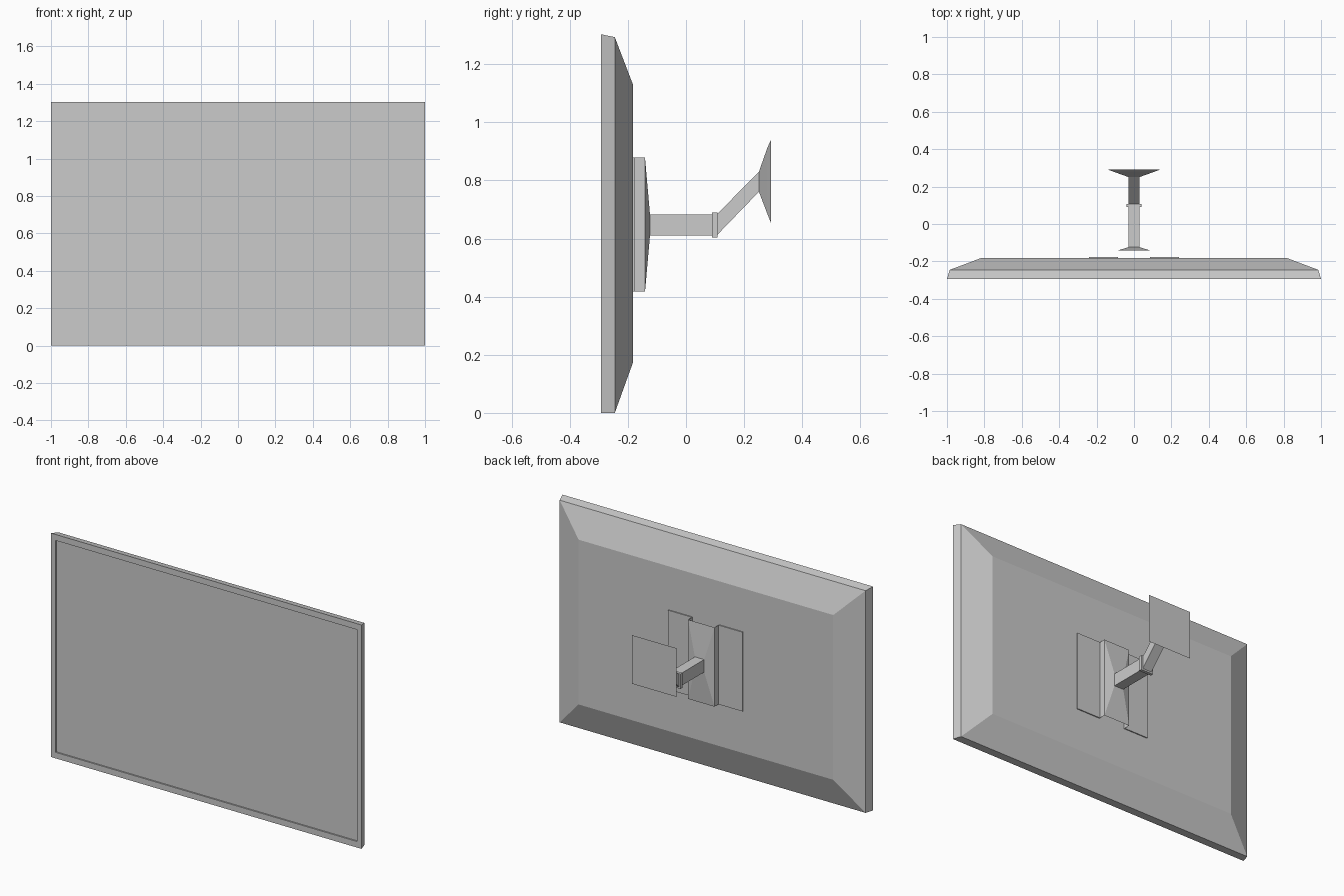
import bpy

if "Cube" in bpy.data.objects:
    bpy.data.objects.remove(bpy.data.objects["Cube"])


def mesh_object(name, verts, faces):
    mesh = bpy.data.meshes.new(name)
    mesh.from_pydata(verts, [], faces)
    mesh.update()
    obj = bpy.data.objects.new(name, mesh)
    bpy.context.collection.objects.link(obj)
    return obj


def loft(name, rings, front=True, back=True, x=0.0):
    """Skin rectangular rings (y, half width, z low, z high) in order."""
    verts, faces = [], []
    for y, w, lo, hi in rings:
        verts += [(x - w, y, lo), (x + w, y, lo), (x + w, y, hi), (x - w, y, hi)]
    for r in range(len(rings) - 1):
        for k in range(4):
            a, b = r * 4 + k, r * 4 + (k + 1) % 4
            faces.append((a, a + 4, b + 4, b))
    if front:
        faces.append((0, 1, 2, 3))
    if back:
        n = len(verts)
        faces.append((n - 1, n - 2, n - 3, n - 4))
    return mesh_object(name, verts, faces)


# Television: recessed screen, bezel, rim and tapered back
loft("screen_panel", [
    (-0.285, 0.97, 0.035, 1.268),
    (-0.293, 0.97, 0.035, 1.268),
    (-0.293, 1.0, 0.0, 1.303),
    (-0.245, 0.985, 0.0, 1.293),
    (-0.183, 0.82, 0.172, 1.131),
])

# Hat-shaped mounting bracket, open at top and bottom
Z0, Z1 = 0.417, 0.878
for side, s in (("left", -1), ("right", 1)):
    loft("bracket_flange_" + side,
         [(-0.183, 0.0775, Z0, Z1), (-0.177, 0.0775, Z0, Z1)], x=s * 0.1625)
    wall = [(s * 0.085, -0.179, Z0), (s * 0.085, -0.141, Z0),
            (s * 0.085, -0.141, Z1), (s * 0.085, -0.179, Z1)]
    mesh_object("bracket_wall_" + side, wall,
                [(0, 1, 2, 3) if s > 0 else (3, 2, 1, 0)])

# Shallow pyramid face of the bracket
loft("bracket_face", [(-0.141, 0.085, Z0, Z1), (-0.124, 0.03, 0.61, 0.683)],
     front=False)

# Straight arm and joint collar
loft("straight_arm", [(-0.124, 0.03, 0.61, 0.683), (0.092, 0.03, 0.61, 0.683)])
loft("joint_collar", [(0.09, 0.04, 0.603, 0.69), (0.108, 0.04, 0.603, 0.69)])

# Slanted arm flaring into the square wall plate
loft("slanted_arm_and_wall_plate", [
    (0.108, 0.03, 0.613, 0.685),
    (0.251, 0.03, 0.761, 0.83),
    (0.281, 0.113, 0.682, 0.915),
    (0.292, 0.142, 0.655, 0.938),
])
